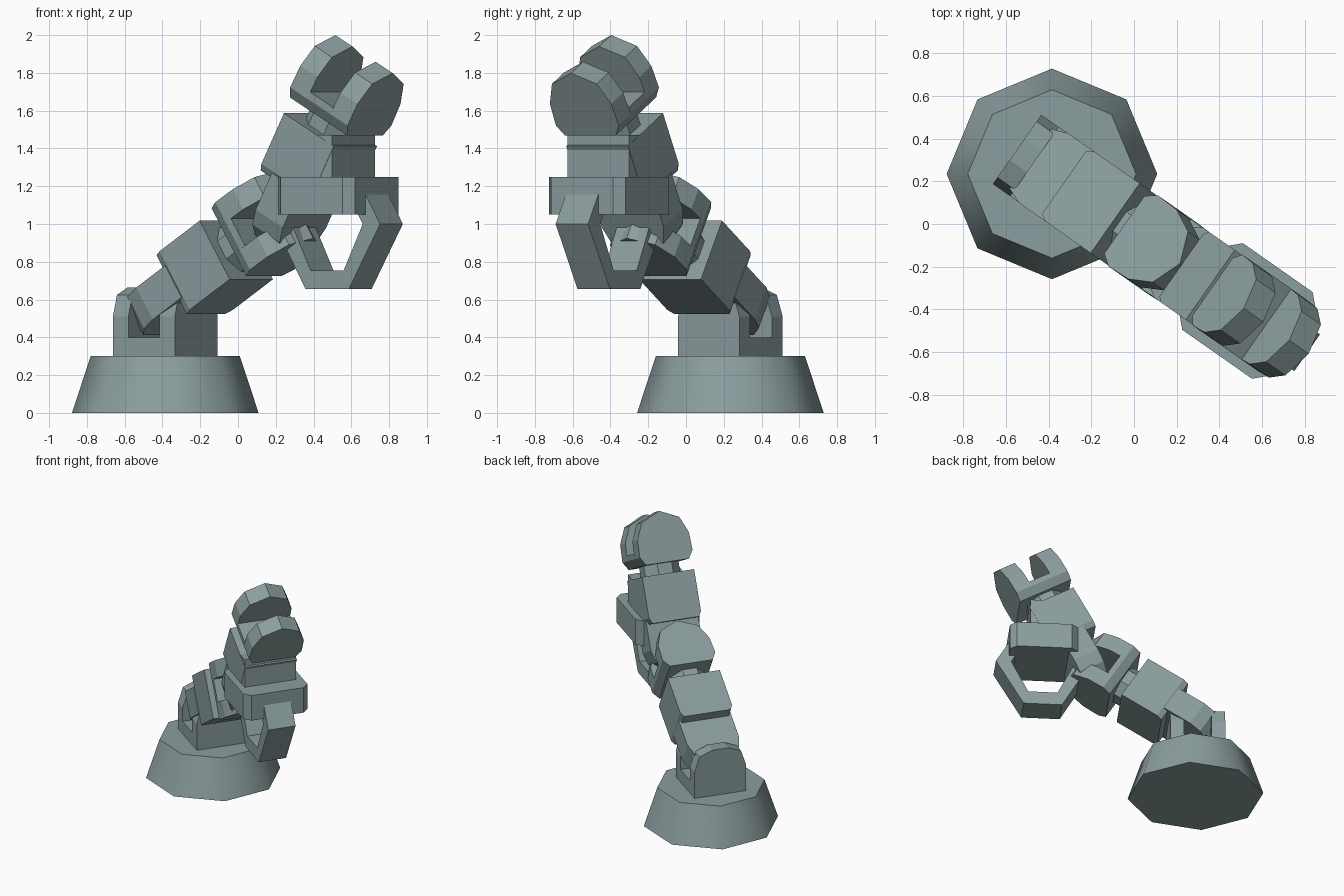
import bpy, bmesh, math
from mathutils import Matrix, Vector

if "Cube" in bpy.data.objects:
    bpy.data.objects.remove(bpy.data.objects["Cube"])

mat = bpy.data.materials.new("slate_grey")
mat.diffuse_color = (0.26, 0.34, 0.345, 1)
mat.use_nodes = True
mat.node_tree.nodes["Principled BSDF"].inputs["Base Color"].default_value = mat.diffuse_color

# The arm lies in a vertical plane turned 35 degrees about z
U = Vector((0.819, -0.574, 0))
V = Vector((0.574, 0.819, 0))
Z = Vector((0, 0, 1))
CENTRE = Vector((-0.385, 0.235, 0))


def frame(u, z, pitch):
    """Local x = thickness, y = width, z = along the limb."""
    p = math.radians(pitch)
    along = U * math.cos(p) + Z * math.sin(p)
    across = U * math.sin(p) - Z * math.cos(p)
    m = Matrix((across, V, along)).transposed().to_4x4()
    m.translation = CENTRE + U * u + Z * z
    return m


def prism(bm, pts, lo, hi, plane="yz"):
    """Extrude a closed profile along the axis left out of the plane."""
    def place(p, t):
        return (t, p[0], p[1]) if plane == "yz" else (p[0], t, p[1]) if plane == "xz" else (p[0], p[1], t)
    a = [bm.verts.new(place(p, lo)) for p in pts]
    b = [bm.verts.new(place(p, hi)) for p in pts]
    bm.faces.new(a)
    bm.faces.new(b[::-1])
    for i in range(len(pts)):
        j = (i + 1) % len(pts)
        bm.faces.new((a[i], b[i], b[j], a[j]))


def finish(name, bm, m):
    bmesh.ops.recalc_face_normals(bm, faces=bm.faces)
    me = bpy.data.meshes.new(name)
    bm.to_mesh(me)
    bm.free()
    me.materials.append(mat)
    ob = bpy.data.objects.new(name, me)
    ob.matrix_world = m
    bpy.context.collection.objects.link(ob)
    return ob


def mirror(half):
    """Profile given on the +y side, bottom to top, mirrored to -y."""
    return half + [(-y, z) for y, z in reversed(half) if y > 1e-6]


def clevis(name, m, s, half, outer, slot):
    """Floor block with two round-topped ears."""
    bm = bmesh.new()
    ear = mirror([(y, s + h) for y, h in half])
    wide = half[1][0]
    prism(bm, ear, slot, outer)
    prism(bm, ear, -outer, -slot)
    prism(bm, mirror([(half[0][0], s), (wide, s + 0.06), (wide, s + 0.1)]), -slot, slot)
    finish(name, bm, m)


def limb(name, u, z, pitch):
    """Tongue, block, neck and clevis in a row."""
    m = frame(u, z, pitch)
    bm = bmesh.new()
    tongue = [(0.2, 0.02), (0.2, -0.2), (0.17, -0.29), (0.1, -0.355)]
    prism(bm, mirror(tongue), -0.1, 0.1)
    finish(name + "_tongue", bm, m)

    bm = bmesh.new()
    prism(bm, mirror([(0.18, -0.01), (0.2, 0.03), (0.2, 0.335)]), -0.183, 0.183)
    finish(name + "_block", bm, m)

    bm = bmesh.new()
    ring = [(0.145 * math.cos(k * math.pi / 4 + math.pi / 8),
             0.145 * math.sin(k * math.pi / 4 + math.pi / 8)) for k in range(8)]
    prism(bm, ring, 0.3, 0.44, "xy")
    finish(name + "_neck", bm, m)

    ear = [(0.165, 0), (0.203, 0.06), (0.198, 0.19), (0.145, 0.31), (0, 0.375)]
    clevis(name + "_clevis", m, 0.415, ear, 0.211, 0.085)


# Tapered octagonal foot
bm = bmesh.new()
bmesh.ops.create_cone(bm, cap_ends=True, segments=8, radius1=0.494,
                      radius2=0.395, depth=0.3)
foot = finish("foot", bm, Matrix.Translation(CENTRE + Z * 0.15))
bpy.context.view_layer.objects.active = foot
foot.select_set(True)
bpy.ops.object.shade_smooth_by_angle(angle=math.radians(50))
foot.select_set(False)

# Upright clevis on the foot
clevis("foot_clevis", frame(0, 0, 90), 0.3,
       [(0.198, 0), (0.198, 0.21), (0.16, 0.325), (0.06, 0.365)], 0.2, 0.1)

# Two posed limbs
limb("lower_limb", 0.175, 0.685, 32)
limb("upper_limb", 0.908, 1.205, 61.5)

# Upright block beside the upper limb
bm = bmesh.new()
sq = 0.198
prism(bm, [(-0.07, -sq), (sq, -sq), (sq, sq), (-0.07, sq)], 1.24, 1.47, "xy")
finish("grip_post", bm, frame(1.02, 0, 90))

# Flat plate with cut corners
bm = bmesh.new()
o, c = 0.248, 0.2
prism(bm, [(o, -c), (o, c), (c, o), (-c, o), (-o, c), (-o, -c), (-c, -o), (c, -o)],
      1.05, 1.25, "xy")
finish("grip_plate", bm, frame(1.12, 0, 90))

# Hexagonal loop below the plate: open strip of outer and inner edge points
outer = [(0.222, 1.2), (0.342, 1.0), (0.14, 0.655)]
inner = [(0.11, 1.2), (0.23, 1.0), (0.107, 0.755)]
bm = bmesh.new()
strip = outer + [(-x, z) for x, z in reversed(outer)]
strip += [(-x, z) for x, z in inner] + list(reversed(inner))
prism(bm, strip, -0.105, 0.105, "xz")
finish("grip_loop", bm, frame(1.12, 0, 90))
